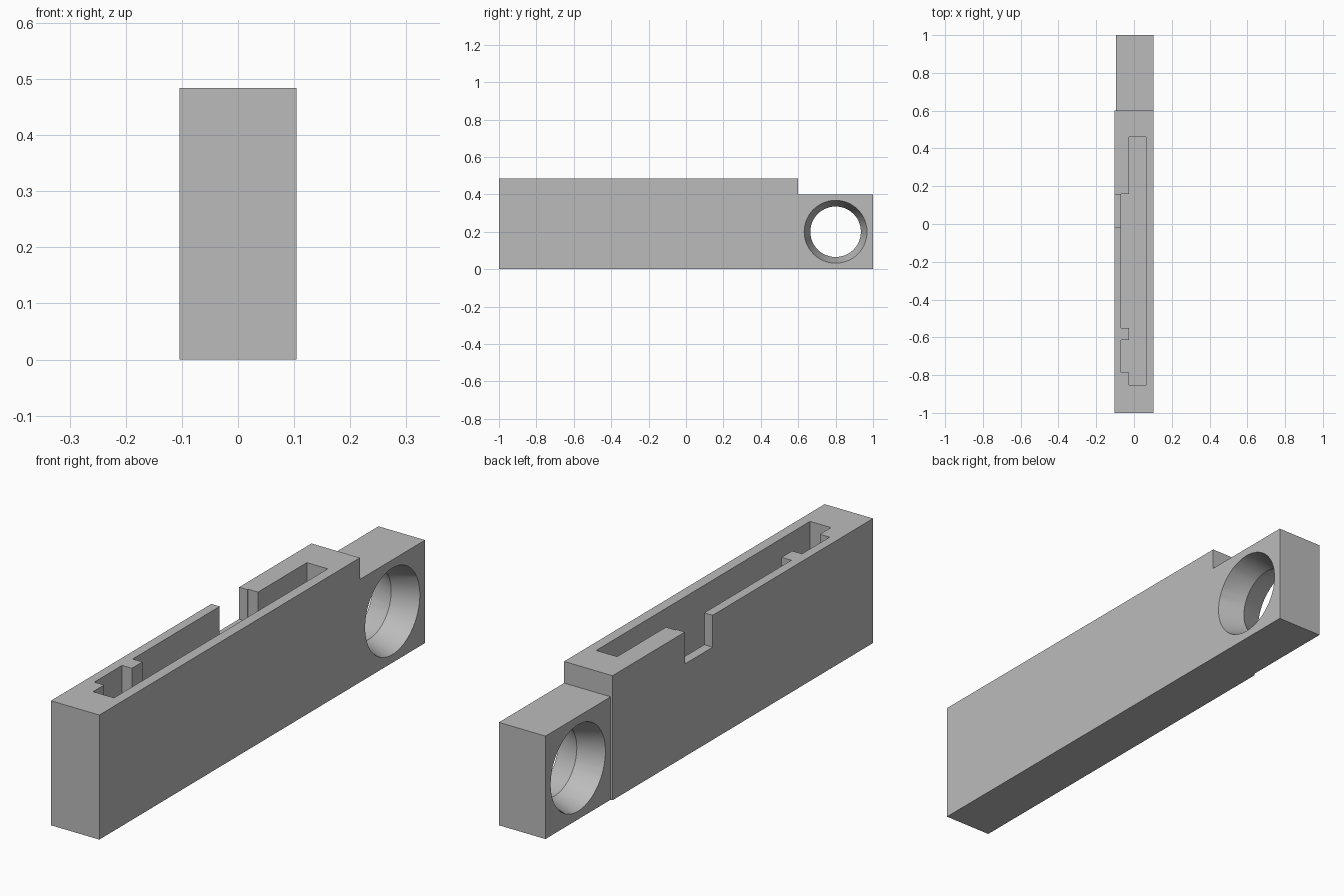
import bpy, bmesh, math
from mathutils import Matrix

cube = bpy.data.objects.get("Cube")
if cube:
    bpy.data.objects.remove(cube, do_unlink=True)

grey = bpy.data.materials.new("plain grey")
grey.use_nodes = True
colour = (0.5, 0.5, 0.5, 1)
grey.diffuse_color = colour
grey.node_tree.nodes["Principled BSDF"].inputs["Base Color"].default_value = colour


def finish(name, bm):
    mesh = bpy.data.meshes.new(name)
    bmesh.ops.recalc_face_normals(bm, faces=bm.faces)
    bm.to_mesh(mesh)
    bm.free()
    mesh.materials.append(grey)
    obj = bpy.data.objects.new(name, mesh)
    bpy.context.collection.objects.link(obj)
    return obj


def prism(name, outline, axis, low, high):
    """Extrude a 2D outline along x (points are y, z) or z (points are x, y)."""
    def place(p, d):
        return (d, *p) if axis == "x" else (*p, d)
    bm = bmesh.new()
    face = bm.faces.new([bm.verts.new(place(p, low)) for p in outline])
    top = bmesh.ops.extrude_face_region(bm, geom=[face])["geom"]
    for v in top:
        if isinstance(v, bmesh.types.BMVert):
            v.co = place(p=[v.co.y, v.co.z] if axis == "x" else [v.co.x, v.co.y], d=high)
    return finish(name, bm)


def box(name, x, y, z):
    return prism(name, [(x[0], y[0]), (x[1], y[0]), (x[1], y[1]), (x[0], y[1])], "z", *z)


def cut(target, cutter):
    cutter.hide_render = True
    mod = target.modifiers.new(cutter.name, "BOOLEAN")
    mod.operation = "DIFFERENCE"
    mod.solver = "EXACT"
    mod.object = cutter
    bpy.context.view_layer.objects.active = target
    bpy.ops.object.modifier_apply(modifier=mod.name)
    bpy.data.objects.remove(cutter, do_unlink=True)


SIDE, TOP, FLOOR, ABOVE = 0.104, 0.484, 0.05, 0.6

# Stepped body: tall housing running into a lower end lug
body = prism("housing_with_lug",
             [(-1, 0), (1, 0), (1, 0.4), (0.6, 0.4), (0.6, TOP), (-1, TOP)],
             "x", -SIDE, SIDE)

# Lug is slightly set in on the right-hand side
cut(body, box("lug_inset", (-0.2, -0.096), (0.6, 1.1), (-0.1, ABOVE)))

# Long pocket with two side recesses, open at the top
pocket = [(0.064, -0.853), (0.064, 0.46), (-0.026, 0.46), (-0.026, 0.16),
          (-0.068, 0.16), (-0.068, -0.55), (-0.026, -0.55), (-0.026, -0.615),
          (-0.068, -0.615), (-0.068, -0.785), (-0.026, -0.785), (-0.026, -0.853)]
cut(body, prism("pocket", pocket, "z", FLOOR, ABOVE))

# Notch through the thin side wall
cut(body, box("wall_notch", (-0.2, -0.05), (-0.015, 0.155), (0.36, ABOVE)))

# Hole through the lug, flaring from a waist to both faces
bm = bmesh.new()
waist, flare, reach = 0.135, 0.168, 0.1
rings = []
for x, r in ((-reach, flare), (0, waist), (reach, flare)):
    ring = bmesh.ops.create_circle(bm, segments=96, radius=r)["verts"]
    bmesh.ops.transform(bm, verts=ring, matrix=Matrix.Translation((x + 0.004, 0.8, 0.2))
                        @ Matrix.Rotation(math.pi / 2, 4, "Y"))
    rings.append(ring)
for a, b in zip(rings, rings[1:]):
    for i in range(len(a)):
        j = (i + 1) % len(a)
        bm.faces.new((a[i], a[j], b[j], b[i]))
for ring, x in ((rings[0], -0.2), (rings[-1], 0.2)):
    # straight collars carry the cutter clear of the faces
    outer = [bm.verts.new((x, v.co.y, v.co.z)) for v in ring]
    for i in range(len(ring)):
        j = (i + 1) % len(ring)
        bm.faces.new((ring[i], ring[j], outer[j], outer[i]))
    bm.faces.new(outer)
cut(body, finish("flared_hole", bm))

# Smooth the hole, keep every corner sharp
bpy.ops.object.select_all(action="DESELECT")
body.select_set(True)
bpy.context.view_layer.objects.active = body
bpy.ops.object.shade_smooth_by_angle(angle=math.radians(20))
